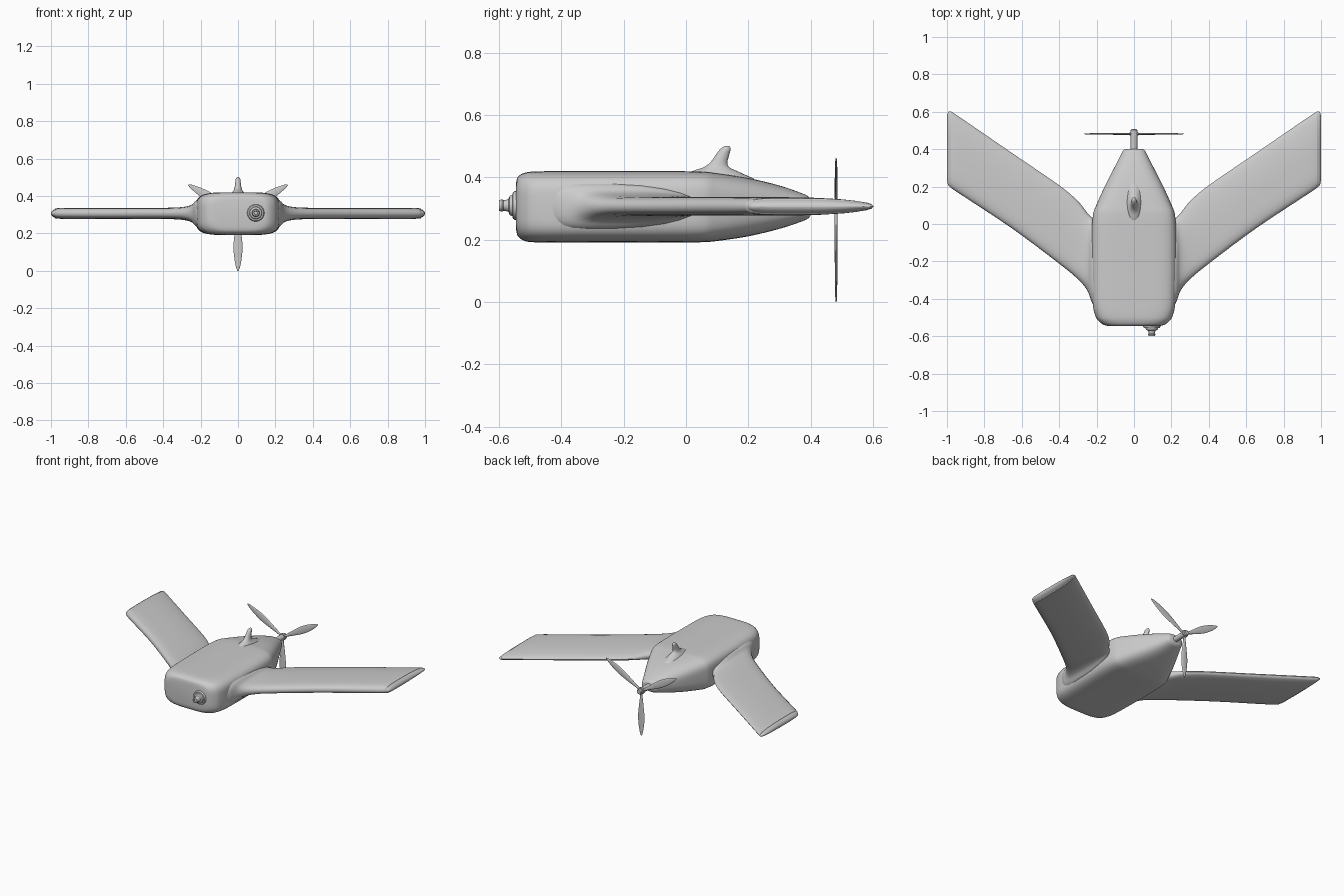
import bpy, bmesh, math
from mathutils import Vector, Matrix

if "Cube" in bpy.data.objects:
    bpy.data.objects.remove(bpy.data.objects["Cube"])

CZ = 0.307  # height of the wing and propeller axis


def smooth_rows(rows, n):
    # Catmull-Rom interpolation of the section tables
    out = []
    for i in range(len(rows) - 1):
        p = [Vector(rows[min(max(k, 0), len(rows) - 1)]) for k in range(i - 1, i + 3)]
        for s in range(n):
            t = s / n
            out.append(0.5 * (2 * p[1] + (p[2] - p[0]) * t
                              + (2 * p[0] - 5 * p[1] + 4 * p[2] - p[3]) * t * t
                              + (3 * p[1] - p[0] - 3 * p[2] + p[3]) * t ** 3))
    return out + [Vector(rows[-1])]


def oval(a, b, power=2.0, n=24):
    # superellipse outline
    pts = []
    for i in range(n):
        t = 2 * math.pi * i / n
        c, s = math.cos(t), math.sin(t)
        pts.append((a * math.copysign(abs(c) ** (2 / power), c),
                    b * math.copysign(abs(s) ** (2 / power), s)))
    return pts


def loft(name, rings, mirror=False, angle=50):
    bm = bmesh.new()
    vs = [[bm.verts.new(p) for p in ring] for ring in rings]
    for a, b in zip(vs, vs[1:]):
        for i in range(len(a)):
            j = (i + 1) % len(a)
            bm.faces.new((a[i], a[j], b[j], b[i]))
    bm.faces.new(vs[0][::-1])
    bm.faces.new(vs[-1])
    bmesh.ops.recalc_face_normals(bm, faces=bm.faces)
    me = bpy.data.meshes.new(name)
    bm.to_mesh(me)
    bm.free()
    ob = bpy.data.objects.new(name, me)
    bpy.context.collection.objects.link(ob)
    bpy.ops.object.select_all(action='DESELECT')
    ob.select_set(True)
    bpy.context.view_layer.objects.active = ob
    bpy.ops.object.shade_smooth_by_angle(angle=math.radians(angle))
    if mirror:
        ob.modifiers.new("mirror", 'MIRROR')
    return ob


def lathe(name, x, z, profile):
    # turned part along y
    return loft(name, [[(x + u, y, z + v) for u, v in oval(r, r)] for y, r in profile], angle=35)


# fuselage: y, half width, bottom, top, corner power
body = [(-.546, .13, .235, .38, 3.5), (-.54, .16, .212, .402, 3.8), (-.52, .188, .197, .414, 4),
        (-.49, .207, .192, .419, 4.2), (-.42, .221, .191, .42, 4.5), (-.25, .226, .191, .42, 4.5),
        (-.05, .226, .191, .42, 4.5), (.05, .219, .192, .419, 4.4), (.1, .202, .196, .414, 4),
        (.2, .157, .211, .398, 3.3), (.3, .106, .235, .374, 2.8), (.37, .07, .258, .35, 2.5),
        (.39, .06, .267, .341, 2.4), (.4, .048, .277, .331, 2.3)]
loft("fuselage", [[(u, y, (lo + hi) / 2 + v) for u, v in oval(w, (hi - lo) / 2, p, 64)]
                  for y, w, lo, hi, p in smooth_rows(body, 4)])

# wings: x, leading edge y, trailing edge y, half thickness, flared into the body
wing = [(.19, -.47, 0, .085), (.225, -.42, .035, .068), (.25, -.355, .06, .046),
        (.3, -.295, .122, .034), (.4, -.212, .207, .03), (.65, -.025, .378, .03),
        (.94, .167, .577, .029), (.98, .195, .601, .022), (.995, .212, .597, .012),
        (1.0, .24, .57, .003)]
foil = [(0, 0), (.01, .4), (.035, .66), (.08, .86), (.15, .97), (.25, 1), (.45, 1), (.62, .95),
        (.77, .82), (.88, .64), (.95, .46), (.985, .28), (1, 0)]
outline = foil + [(s, -h) for s, h in foil[-2:0:-1]]
loft("wing", [[(x, a + s * (b - a), CZ + h * t) for s, h in outline]
              for x, a, b, t in smooth_rows(wing, 4)], mirror=True)

# antenna fin: z, front y, rear y, half width
fin = [(.395, -.03, .22, .05), (.42, .02, .165, .032), (.432, .055, .14, .023),
       (.447, .077, .133, .018), (.47, .094, .138, .015), (.488, .107, .143, .013),
       (.497, .118, .142, .009), (.501, .127, .137, .003)]
loft("antenna_fin", [[(u, (a + b) / 2 + v, z) for u, v in oval(w, (b - a) / 2)]
                     for z, a, b, w in smooth_rows(fin, 3)])

# nose camera
lathe("camera", .095, .31, [(-.53, .046), (-.55, .046), (-.556, .042), (-.557, .034),
                            (-.566, .031), (-.57, .021), (-.58, .017), (-.586, .017),
                            (-.59, .02), (-.6, .017), (-.6, .011), (-.594, .009)])

# propeller shaft and hub
lathe("propeller_shaft", 0, CZ, [(.38, .018), (.474, .018), (.474, .023), (.49, .023),
                                 (.49, .018), (.503, .018), (.508, .013)])

# propeller blades: radius, half width, half thickness
blade = [(.005, .008, .005), (.04, .009, .005), (.1, .017, .005), (.17, .024, .0045),
         (.23, .021, .004), (.28, .012, .003), (.3, .006, .0025), (.307, .002, .001)]
for k in range(3):
    rot = Matrix.Rotation(k * 2 * math.pi / 3, 3, 'Y')
    rings = []
    for r, w, t in smooth_rows(blade, 3):
        rings.append([rot @ Vector((u, v, -r)) + Vector((0, .482, CZ)) for u, v in oval(w, t, 2, 16)])
    loft(f"propeller_blade_{k + 1}", rings)
